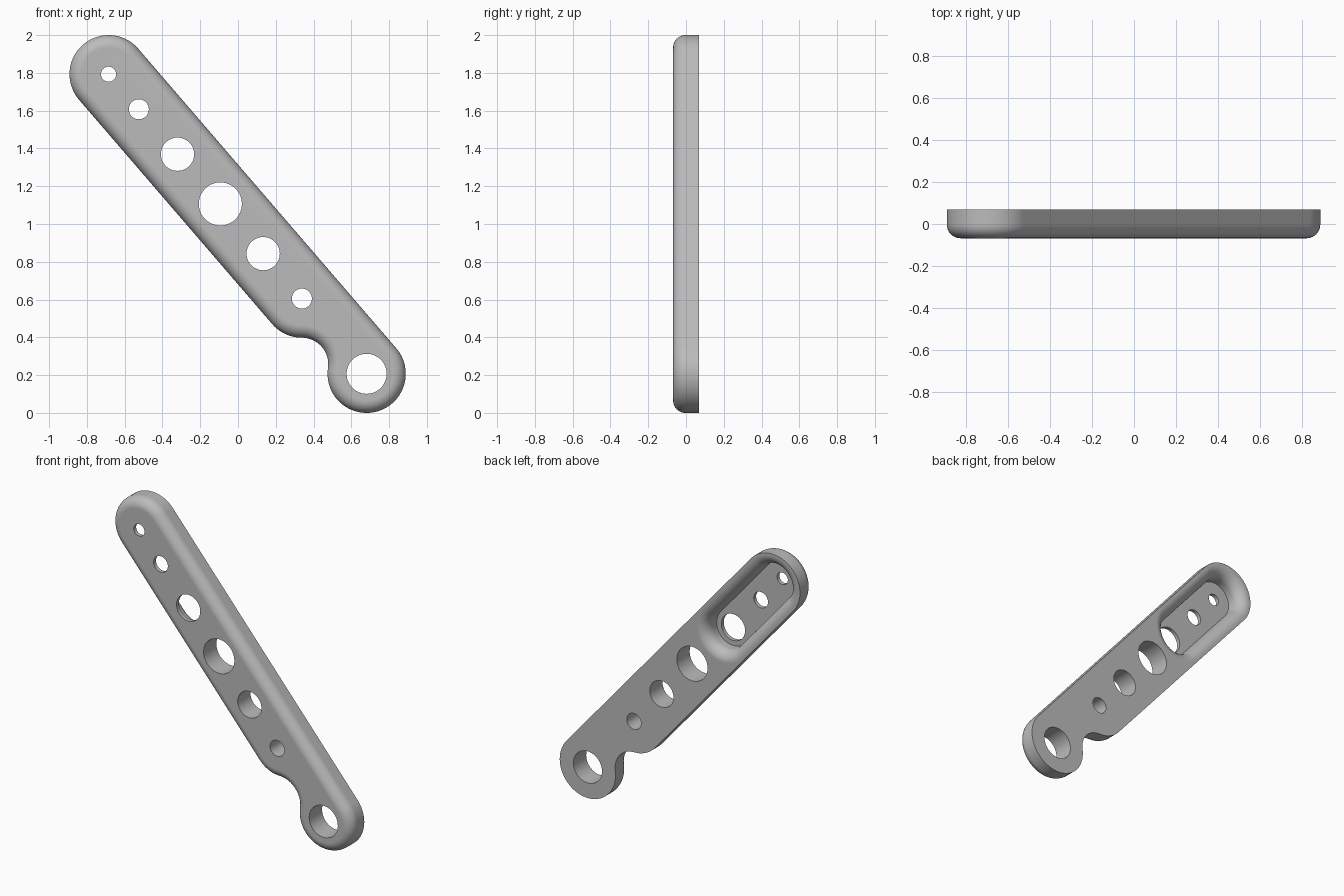
import bpy, bmesh, math
from mathutils import Vector

if "Cube" in bpy.data.objects:
    bpy.data.objects.remove(bpy.data.objects["Cube"])

FRONT, BACK = -0.068, 0.068      # plate faces along y
R = 0.207                        # radius of the rounded ends
ROUND = 0.065                    # front edge rounding
FILLET = 0.14                    # inner radius of the notch
FLOOR = -0.042                   # pocket floor along y

top_hole = Vector((-0.685, 1.793))
end_hole = Vector((0.681, 0.207))
# Holes: distance ratio along the arm, radius
HOLES = [(0, .04), (.117, .053), (.267, .088), (.433, .114),
         (.599, .088), (.749, .053), (1, .106)]


def along(t):
    return top_hole.lerp(end_hole, t)


def arc(centre, radius, start, end, steps):
    return [centre + radius * Vector((math.cos(a), math.sin(a)))
            for a in (start + (end - start) * i / steps for i in range(steps + 1))]


axis = end_hole - top_hole
side = math.atan2(axis.y, axis.x) + math.pi / 2   # direction of the long upper edge


def arm_outline(inset):
    """Rounded bar with a fillet notch beside the large end hole."""
    mid = along(HOLES[5][0])
    half = (end_hole - mid).length / 2
    swing = math.asin(half / (R + FILLET))
    depth = (R + FILLET) * math.cos(swing)
    low = side + math.pi
    notch = (mid + end_hole) / 2 + depth * Vector((math.cos(low), math.sin(low)))
    r, f = R - inset, FILLET + inset
    return (arc(top_hole, r, side, low, 48)
            + arc(mid, r, low, low + math.pi / 2 - swing, 14)
            + arc(notch, f, side + swing, side - swing, 24)[1:]
            + arc(end_hole, r, low - swing, side + 2 * math.pi, 60)[1:])


def slot_outline(radius):
    """Slot running from the first hole to the third."""
    return (arc(along(0), radius, side, side + math.pi, 40)
            + arc(along(HOLES[2][0]), radius, side + math.pi, side + 2 * math.pi, 40))


def loft(name, sections):
    """Closed solid through matching outlines, each given with its y position."""
    bm = bmesh.new()
    rings = [[bm.verts.new((p.x, y, p.y)) for p in pts] for y, pts in sections]
    for a, b in zip(rings, rings[1:]):
        for i in range(len(a)):
            j = (i + 1) % len(a)
            bm.faces.new((a[i], a[j], b[j], b[i]))
    bm.faces.new(rings[0])
    bm.faces.new(rings[-1])
    bmesh.ops.recalc_face_normals(bm, faces=bm.faces)
    mesh = bpy.data.meshes.new(name)
    bm.to_mesh(mesh)
    bm.free()
    obj = bpy.data.objects.new(name, mesh)
    bpy.context.collection.objects.link(obj)
    return obj


def cut(target, cutter):
    mod = target.modifiers.new("cut", 'BOOLEAN')
    mod.operation, mod.solver, mod.object = 'DIFFERENCE', 'EXACT', cutter
    bpy.context.view_layer.objects.active = target
    bpy.ops.object.modifier_apply(modifier=mod.name)
    bpy.data.objects.remove(cutter)


# Arm plate: square back edge, rounded front edge
sections = [(BACK, arm_outline(0))]
for k in range(11):
    a = math.pi / 2 * k / 10
    sections.append((FRONT + ROUND * (1 - math.sin(a)),
                     arm_outline(ROUND * (1 - math.cos(a)))))
arm = loft("lever_arm", sections)

# Back pocket: rim rolls over into a straight wall above a flat floor
ROLL, INNER = 0.072, 0.122
pocket = [(BACK + 0.05, slot_outline(INNER + ROLL))]
for k in range(11):
    a = math.pi / 2 * k / 10
    pocket.append((BACK - ROLL * (1 - math.cos(a)),
                   slot_outline(INNER + ROLL * (1 - math.sin(a)))))
pocket.append((FLOOR, slot_outline(INNER)))
cut(arm, loft("pocket_cutter", pocket))

# Through holes
for t, radius in HOLES:
    ring = arc(along(t), radius, 0, 2 * math.pi, 48)[:-1]
    cut(arm, loft("hole_cutter", [(-0.2, ring), (0.2, ring)]))

# Grey metal
grey = bpy.data.materials.new("grey_metal")
grey.use_nodes = True
colour = (0.5, 0.5, 0.5, 1)
grey.diffuse_color = colour
grey.node_tree.nodes["Principled BSDF"].inputs["Base Color"].default_value = colour
arm.data.materials.clear()
arm.data.materials.append(grey)

# Smooth rounding with flat faces kept flat
bpy.ops.object.select_all(action='DESELECT')
arm.select_set(True)
bpy.context.view_layer.objects.active = arm
bpy.ops.object.shade_smooth_by_angle(angle=math.radians(30))
weighted = arm.modifiers.new("flat_faces", 'WEIGHTED_NORMAL')
weighted.keep_sharp = True
